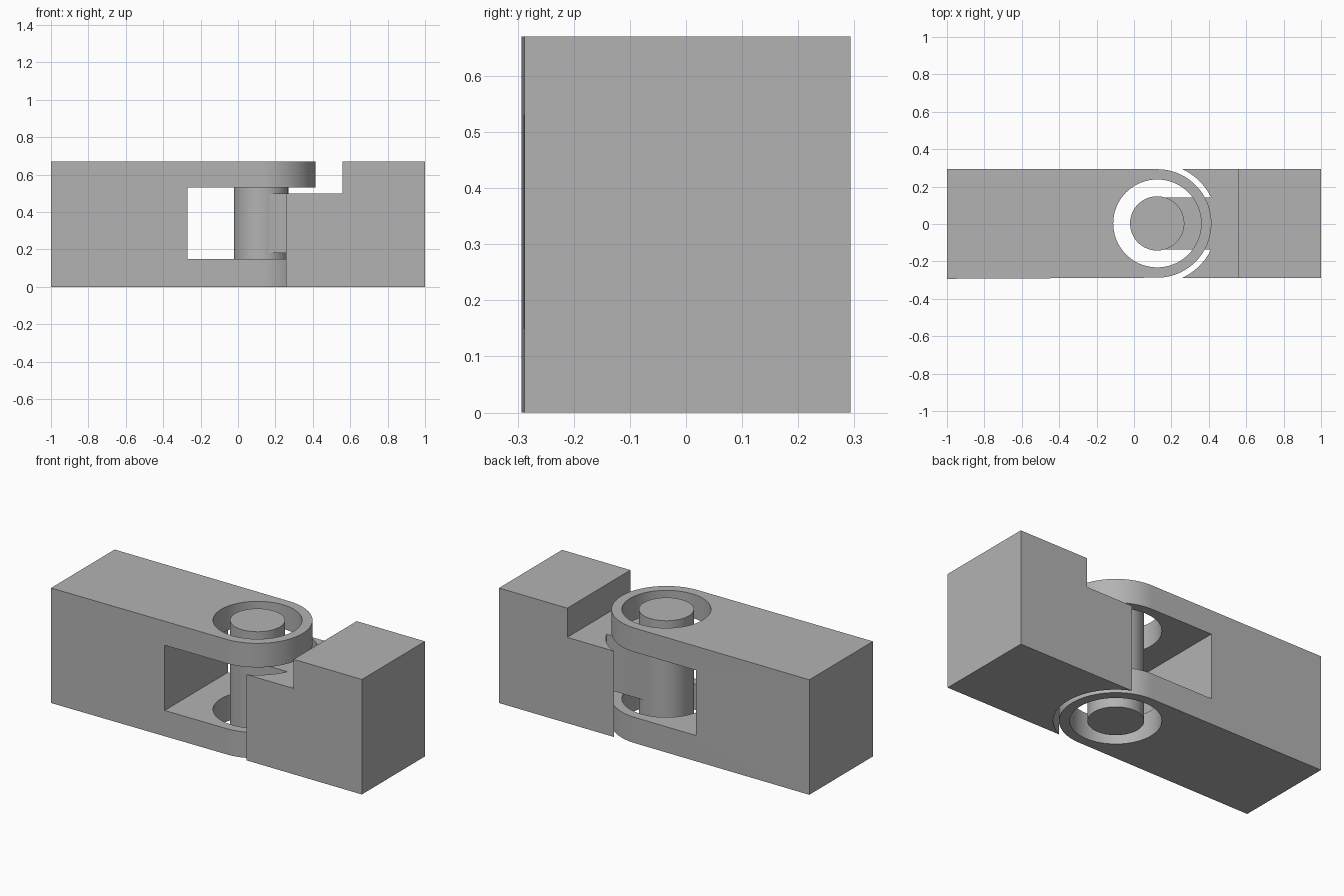
import bpy, bmesh, math

if "Cube" in bpy.data.objects:
    bpy.data.objects.remove(bpy.data.objects["Cube"], do_unlink=True)

HEIGHT, HALF = 0.67, 0.293
PIN_X, PIN_Y, PIN_R = 0.124, 0.003, 0.145
TONGUE = 0.138

grey = bpy.data.materials.new("plain_grey")
grey.use_nodes = True
colour = (0.45, 0.45, 0.45, 1)
grey.diffuse_color = colour
grey.node_tree.nodes["Principled BSDF"].inputs["Base Color"].default_value = colour


def prism(name, outline, z0, z1):
    """Extrude a flat (x, y) outline from z0 to z1."""
    bm = bmesh.new()
    face = bm.faces.new([bm.verts.new((x, y, z0)) for x, y in outline])
    top = bmesh.ops.extrude_face_region(bm, geom=[face])["geom"]
    bmesh.ops.translate(bm, vec=(0, 0, z1 - z0),
                        verts=[v for v in top if isinstance(v, bmesh.types.BMVert)])
    bmesh.ops.recalc_face_normals(bm, faces=bm.faces)
    mesh = bpy.data.meshes.new(name)
    bm.to_mesh(mesh)
    bm.free()
    mesh.materials.append(grey)
    obj = bpy.data.objects.new(name, mesh)
    bpy.context.collection.objects.link(obj)
    return obj


def arc(radius, start, end, steps):
    """Points around the pin axis, angles in degrees."""
    angles = [math.radians(start + (end - start) * i / steps) for i in range(steps + 1)]
    return [(PIN_X + radius * math.cos(a), PIN_Y + radius * math.sin(a)) for a in angles]


def disc(radius):
    return arc(radius, 0, 360, 96)[:-1]


def rect(x0, x1, y0, y1):
    return [(x0, y0), (x1, y0), (x1, y1), (x0, y1)]


def combine(target, tool, operation):
    """Apply a boolean and discard the tool."""
    tool.hide_render = True
    mod = target.modifiers.new("cut", "BOOLEAN")
    mod.operation, mod.solver, mod.object = operation, "EXACT", tool
    bpy.ops.object.select_all(action="DESELECT")
    bpy.context.view_layer.objects.active = target
    target.select_set(True)
    bpy.ops.object.modifier_apply(modifier=mod.name)
    bpy.data.objects.remove(tool, do_unlink=True)


# Fork arm: rounded bar, slotted, with a round hole through both prongs
outline = [(-1, HALF), (-1, -HALF)] + arc(0.29, -90, 90, 48)
fork = prism("fork_arm", outline, 0, HEIGHT)
combine(fork, prism("slot", rect(-0.27, 0.6, -0.5, 0.5), 0.15, 0.53), "DIFFERENCE")
combine(fork, prism("hole", disc(0.235), -0.1, 0.8), "DIFFERENCE")

# Hinge block: stepped bar with a hollow that clears the fork
block = prism("hinge_block", rect(0.25, 1, -0.288, HALF), 0, HEIGHT)
combine(block, prism("step", rect(0, 0.56, -0.5, 0.5), 0.5, 0.8), "DIFFERENCE")
combine(block, prism("hollow", disc(0.32), -0.1, 0.8), "DIFFERENCE")

# Tongue and pin belong to the hinge block
tongue = prism("tongue", rect(PIN_X, 0.5, PIN_Y - TONGUE, PIN_Y + TONGUE), 0.18, 0.5)
combine(block, tongue, "UNION")
combine(block, prism("pin", disc(PIN_R), 0, HEIGHT), "UNION")

for obj in (fork, block):
    bpy.ops.object.select_all(action="DESELECT")
    bpy.context.view_layer.objects.active = obj
    obj.select_set(True)
    bpy.ops.object.shade_smooth_by_angle(angle=math.radians(30))
